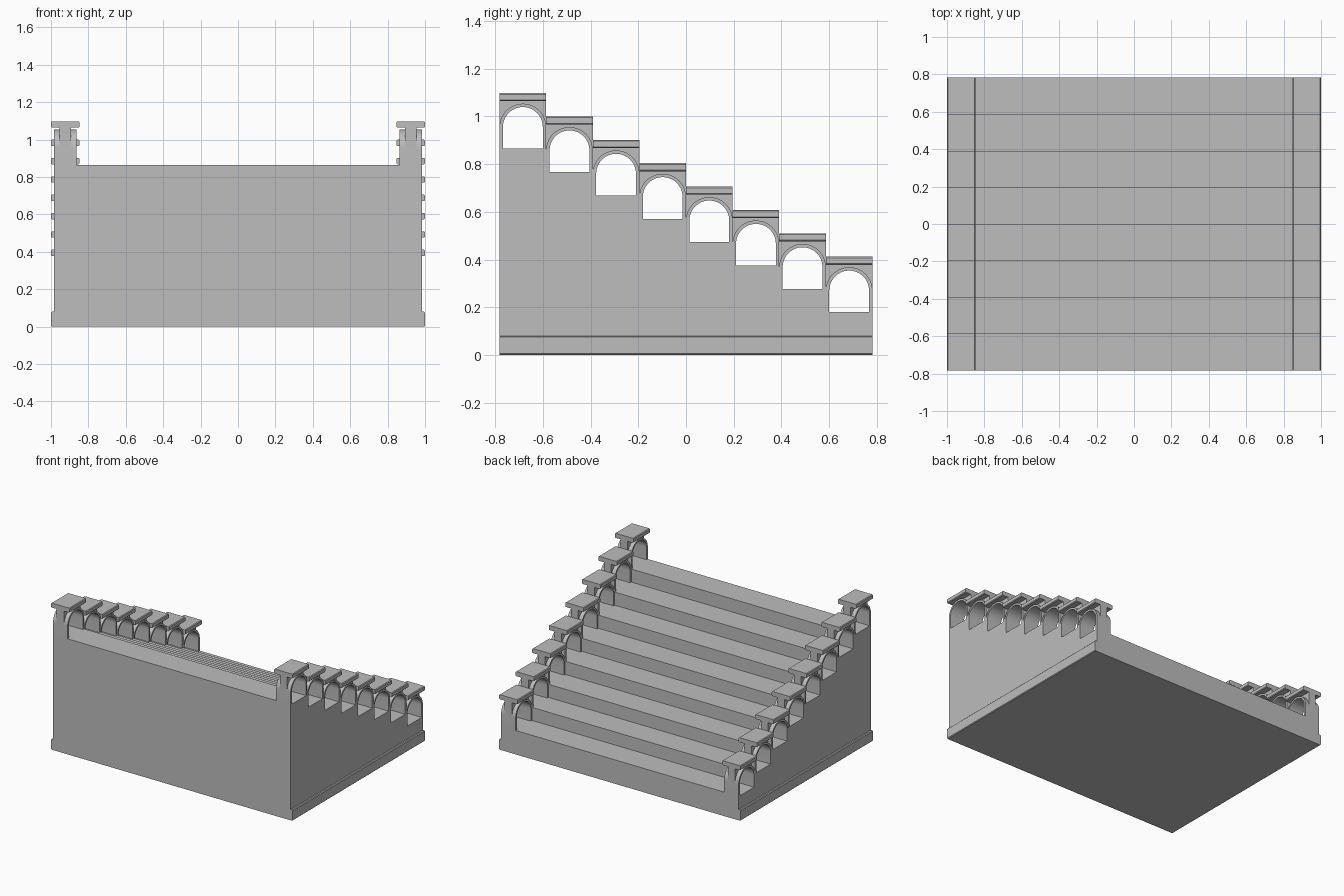
import bpy, bmesh, math
from mathutils import Vector

cube = bpy.data.objects.get("Cube")
if cube:
    bpy.data.objects.remove(cube, do_unlink=True)

STEPS = 8
HALF_Y = 0.782
TREAD = 2 * HALF_Y / STEPS
RISE = 0.098
TOP_TREAD = 0.865
BODY_X = 0.984
RAIL_X = 0.924          # centre line of each arcade
HALF = TREAD / 2        # outer arch radius
INNER = 0.0835          # opening radius
SPRING = 0.091          # arch spring height above the tread
CAP_LOW, CAP_TOP = 0.199, 0.233

stone = bpy.data.materials.new("grey stone")
stone.use_nodes = True
grey = (0.51, 0.51, 0.51, 1)
stone.diffuse_color = grey
stone.node_tree.nodes["Principled BSDF"].inputs["Base Color"].default_value = grey


def extrude(name, points, axis, start, end, smooth=False):
    """Extrude a closed profile along x (points are y, z) or y (points are x, z)."""
    bm = bmesh.new()
    place = (lambda a, b: (start, a, b)) if axis == "x" else (lambda a, b: (a, start, b))
    face = bm.faces.new([bm.verts.new(place(a, b)) for a, b in points])
    made = bmesh.ops.extrude_face_region(bm, geom=[face])["geom"]
    step = Vector((end - start, 0, 0) if axis == "x" else (0, end - start, 0))
    bmesh.ops.translate(bm, vec=step, verts=[g for g in made if isinstance(g, bmesh.types.BMVert)])
    bmesh.ops.recalc_face_normals(bm, faces=bm.faces)
    mesh = bpy.data.meshes.new(name)
    bm.to_mesh(mesh)
    bm.free()
    mesh.materials.append(stone)
    obj = bpy.data.objects.new(name, mesh)
    bpy.context.collection.objects.link(obj)
    if smooth:
        bpy.ops.object.select_all(action="DESELECT")
        obj.select_set(True)
        bpy.context.view_layer.objects.active = obj
        bpy.ops.object.shade_smooth_by_angle(angle=math.radians(30))
    return obj


def arc(y, z, radius, count=28):
    """Half circle from the -y side over the crown to the +y side."""
    angles = [math.pi * (1 - i / count) for i in range(count + 1)]
    return [(y + radius * math.cos(a), z + radius * math.sin(a)) for a in angles]


def chamfered(x0, x1, z0, z1, c=0.005):
    return [(x0 + c, z0), (x1 - c, z0), (x1, z0 + c), (x1, z1 - c),
            (x1 - c, z1), (x0 + c, z1), (x0, z1 - c), (x0, z0 + c)]


# Solid flight of steps
stairs = [(HALF_Y, 0), (-HALF_Y, 0)]
for i in range(STEPS):
    z = TOP_TREAD - i * RISE
    stairs += [(-HALF_Y + i * TREAD, z), (-HALF_Y + (i + 1) * TREAD, z)]
extrude("stair_body", stairs, "x", -BODY_X, BODY_X)

for side, label in ((1, "left"), (-1, "right")):
    x = side * RAIL_X

    # Plinth strip along the foot of the side wall
    lo, hi = sorted((side * (BODY_X - 0.02), side))
    extrude(label + "_plinth", chamfered(lo, hi, 0, 0.08), "y", -HALF_Y, HALF_Y)

    # One arch, spandrel web and cap slab on every step
    for i in range(STEPS):
        tag = f"{label}_{i + 1}"
        z = TOP_TREAD - i * RISE
        y = -HALF_Y + (i + 0.5) * TREAD
        spring = z + SPRING
        ring = [(y - HALF, z)] + arc(y, spring, HALF) + [(y + HALF, z), (y + INNER, z)]
        ring += arc(y, spring, INNER)[::-1] + [(y - INNER, z)]
        extrude("arch_" + tag, ring, "x", x - 0.06, x + 0.06, smooth=True)

        web = [(y - HALF, spring)] + arc(y, spring, 0.09) + [(y + HALF, spring)]
        web += [(y + HALF, z + CAP_LOW + 0.003), (y - HALF, z + CAP_LOW + 0.003)]
        extrude("spandrel_" + tag, web, "x", x - 0.03, x + 0.03)

        lo, hi = sorted((side * 0.847, side))
        extrude("cap_" + tag, chamfered(lo, hi, z + CAP_LOW, z + CAP_TOP), "y", y - HALF, y + HALF)
